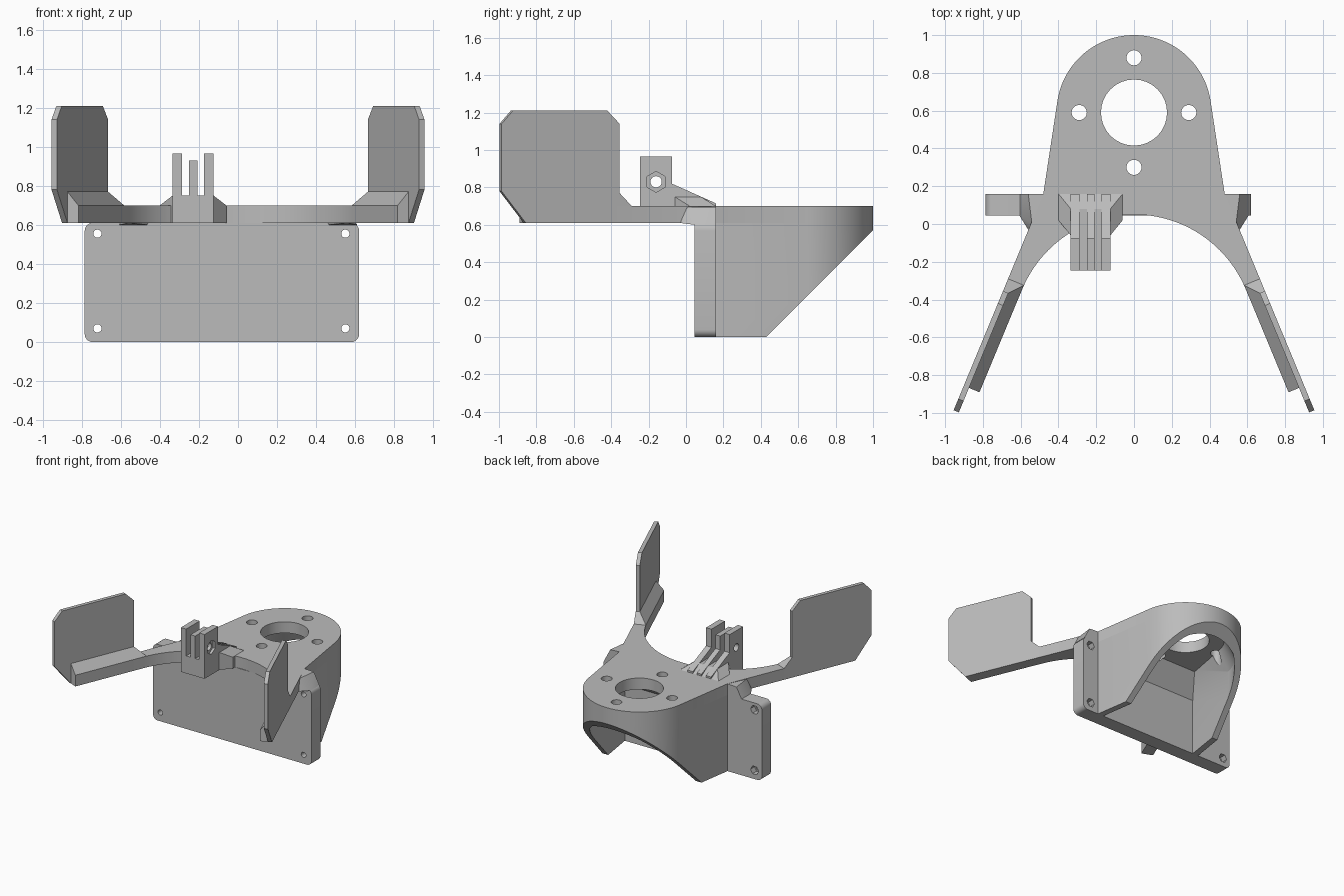
import bpy, bmesh
from math import sin, cos, pi, radians
from mathutils import Vector

if "Cube" in bpy.data.objects:
    bpy.data.objects.remove(bpy.data.objects["Cube"])

grey = bpy.data.materials.new("plain grey")
grey.use_nodes = True
grey.diffuse_color = (0.5, 0.5, 0.5, 1)
grey.node_tree.nodes["Principled BSDF"].inputs["Base Color"].default_value = (0.5, 0.5, 0.5, 1)
parts = []


def finish(name, bm):
    bmesh.ops.recalc_face_normals(bm, faces=bm.faces)
    mesh = bpy.data.meshes.new(name)
    bm.to_mesh(mesh)
    bm.free()
    mesh.materials.append(grey)
    ob = bpy.data.objects.new(name, mesh)
    bpy.context.collection.objects.link(ob)
    parts.append(ob)
    return ob


# Axis maps: profile (a, b) and depth c to world
def flat(a, b, c): return (a, b, c)
def front(a, b, c): return (a, c, b)
def side(a, b, c): return (c, a, b)


def prism(name, pts, lo, hi, place):
    bm = bmesh.new()
    ends = [[bm.verts.new(place(a, b, c)) for a, b in pts] for c in (lo, hi)]
    bm.faces.new(ends[0])
    bm.faces.new(ends[1])
    for i in range(len(pts)):
        j = (i + 1) % len(pts)
        bm.faces.new((ends[0][i], ends[0][j], ends[1][j], ends[1][i]))
    return finish(name, bm)


def hull(name, pts):
    bm = bmesh.new()
    for p in pts:
        bm.verts.new(p)
    res = bmesh.ops.convex_hull(bm, input=bm.verts)
    spare = {v for v in res["geom_interior"] + res["geom_unused"] if isinstance(v, bmesh.types.BMVert)}
    bmesh.ops.delete(bm, geom=list(spare), context='VERTS')
    bmesh.ops.dissolve_limit(bm, angle_limit=0.01, verts=bm.verts, edges=bm.edges)
    return finish(name, bm)


def arc(cx, cy, r, a0, a1, n):
    return [(cx + r * cos(radians(a0 + (a1 - a0) * i / n)),
             cy + r * sin(radians(a0 + (a1 - a0) * i / n))) for i in range(n + 1)]


def circle(cx, cy, r, n=32):
    return arc(cx, cy, r, 0, 360, n)[:-1]


def cut(ob, *cutters):
    for c in cutters:
        mod = ob.modifiers.new("cut", 'BOOLEAN')
        mod.operation, mod.solver, mod.object = 'DIFFERENCE', 'EXACT', c
    bpy.context.view_layer.update()
    deps = bpy.context.evaluated_depsgraph_get()
    mesh = bpy.data.meshes.new_from_object(ob.evaluated_get(deps))
    ob.modifiers.clear()
    ob.data = mesh
    for c in cutters:
        parts.remove(c)
        bpy.data.objects.remove(c)


def mirrored(half):
    return half + [(-x, y) for x, y in reversed(half) if abs(x) > 1e-5]


# Arm frame: s runs out along the arm, n inward from its outer side
def arm(s, n, z, sx=1):
    d = Vector((0.383, -0.924))
    return (sx * (0.48 + d.x * s + d.y * n), 0.16 + d.y * s - d.x * n, z)


def dome(r, corner):
    return mirrored([corner] + arc(0, 0.59, r, 8.6, 90, 24))


# Top plate with the roots of both arms
half = arc(0, -0.59, 0.64, 90, 22.5, 24)
half += [arm(0.6, 0.09, 0)[:2], arm(0.6, 0, 0)[:2], (0.48, 0.16)]
half += arc(0, 0.59, 0.41, 8.6, 90, 32)
# walk: front centre, right side, back centre, then the mirrored left side
top = prism("top_plate", mirrored(half), 0.61, 0.70, flat)

# Hollow body with slanted underside
body = prism("body_shell", mirrored([(0.48, 0.1), (0.48, 0.16)] + arc(0, 0.59, 0.41, 8.6, 90, 32)),
             0, 0.61, flat)
lower, upper = dome(0.36, (0.43, 0.16)), dome(0.28, (0.34, 0.29))
cavity = hull("cavity", [(x, y, z) for x, y in lower for z in (-0.1, 0.45)]
              + [(x, y, 0.62) for x, y in upper])
slope = prism("slope", [(0.33, -0.1), (1.2, -0.1), (1.2, 0.77)], -1, 1, side)
cut(body, cavity, slope)

# Motor opening and its four screw holes
holes = [(0, 0.59, 0.175)] + [(0.29 * cos(k * pi / 2), 0.59 + 0.29 * sin(k * pi / 2), 0.04) for k in range(4)]
for ob in (top, body):
    cut(ob, *[prism("hole", circle(*h), 0.3, 0.9, flat) for h in holes])

# Front plate with rounded corners and recessed screw holes
x0, x1, r = -0.785, 0.62, 0.04
outline = []
for cx, cz, a in ((x1 - r, 0.61 - r, 0), (x0 + r, 0.61 - r, 90), (x0 + r, r, 180), (x1 - r, r, 270)):
    outline += arc(cx, cz, r, a, a + 90, 6)
plate = prism("front_plate", outline, 0.045, 0.16, front)
for x in (-0.72, 0.55):
    for z in (0.07, 0.555):
        cut(plate, prism("screw", circle(x, z, 0.021, 20), -0.1, 0.3, front),
            prism("recess", circle(x, z, 0.036, 6), 0.11, 0.3, front))

fin = [(0.487, 0.70), (0.557, 0.77), (0.557, 1.14), (0.628, 1.21), (1.175, 1.21),
       (1.24, 1.14), (1.24, 0.78), (1.10, 0.61), (0.487, 0.61)]
for sx, word in ((1, "left"), (-1, "right")):
    # Upright fin
    prism(word + "_fin", fin, 0, 0.03, lambda s, z, n: arm(s, n, z, sx))
    # Sloping ledge under the fin
    ends = []
    for s, lift in ((0.487, 0.07), (1.10, 0)):
        ends += [arm(s, 0, 0.61, sx), arm(s, 0.09, 0.61, sx), arm(s, 0.09, 0.70, sx),
                 arm(s, 0, 0.70, sx), arm(s + lift, 0, 0.77, sx), arm(s + lift, 0.03, 0.77, sx)]
    hull(word + "_ledge", ends)
    # Small wedge between arm and plate
    hull(word + "_wedge", [(sx * x, y, z) for x, y, z in (
        (0.46, 0.16, 0.70), (0.56, 0.16, 0.695), (0.46, 0, 0.70), (0.54, 0, 0.695),
        (0.46, 0.16, 0.60), (0.61, 0.16, 0.60), (0.46, 0.05, 0.60), (0.61, 0.05, 0.60),
        (0.56, -0.03, 0.61))])

# Mount base flaring back into the top plate
xa, xb = -0.335, -0.125
hull("mount_base", [(x, y, z) for x in (xa, xb) for y, z in
                    ((-0.245, 0.61), (-0.245, 0.75), (0.0, 0.75), (0.0, 0.61))])
hull("mount_flare", [(x, y, z) for x in (xa, xb) for y, z in ((-0.06, 0.61), (-0.06, 0.75), (0.08, 0.75))]
     + [(x, y, z) for x in (-0.40, -0.06) for y, z in ((0.02, 0.61), (0.02, 0.70), (0.16, 0.70), (0.16, 0.61))])

# Three mount prongs with ribs, bolt hole and nut recess
for i, (a, b, h) in enumerate(((xa, -0.288, 0.965), (-0.25, -0.208, 0.93), (-0.173, xb, 0.965))):
    prong = prism("mount_prong_%d" % (i + 1),
                  [(-0.245, 0.65), (-0.245, h), (-0.075, h), (-0.075, 0.82), (0.16, 0.715), (0.16, 0.65)],
                  a, b, side)
    cutters = [prism("bolt", circle(-0.16, 0.83, 0.03), -1, 1, side)]
    if i == 2:
        hexagon = [(-0.16 + 0.056 * sin(k * pi / 3), 0.83 + 0.056 * cos(k * pi / 3)) for k in range(6)]
        cutters.append(prism("nut", hexagon, xb - 0.02, 1, side))
    cut(prong, *cutters)

# Smooth the round walls, keep edges sharp
bpy.ops.object.select_all(action='DESELECT')
for ob in parts:
    ob.select_set(True)
bpy.context.view_layer.objects.active = parts[0]
bpy.ops.object.shade_smooth_by_angle(angle=radians(25))
